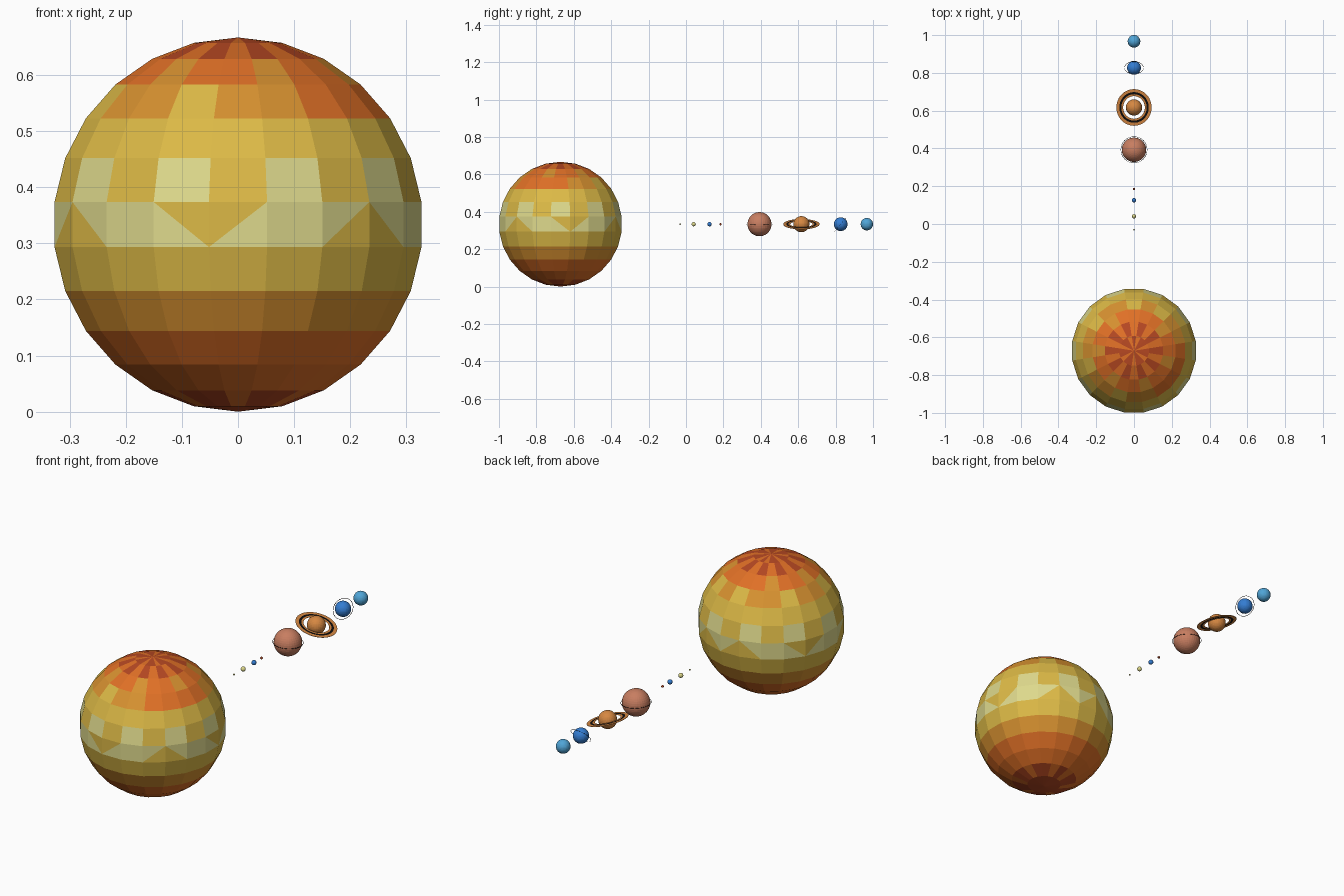
import bpy, bmesh, math
from mathutils import Matrix

if "Cube" in bpy.data.objects:
    bpy.data.objects.remove(bpy.data.objects["Cube"])

Z0 = 0.3335          # height of the row of planets


def mat(name, r, g, b):
    def lin(v):
        v /= 255
        return v / 12.92 if v < 0.04045 else ((v + 0.055) / 1.055) ** 2.4
    m = bpy.data.materials.new(name)
    m.diffuse_color = (lin(r), lin(g), lin(b), 1)
    m.use_nodes = True
    m.node_tree.nodes["Principled BSDF"].inputs["Base Color"].default_value = m.diffuse_color
    return m


RED = mat("deep_red", 182, 72, 34)
ORANGE = mat("orange", 224, 112, 38)
AMBER = mat("amber", 215, 145, 48)
YELLOW = mat("yellow", 220, 185, 70)
PALE = mat("pale_yellow", 222, 217, 140)
BLACK = mat("black", 14, 12, 12)
CLAY = mat("clay_brown", 200, 126, 97)
OCHRE = mat("ochre", 214, 136, 66)
BLUE = mat("blue", 52, 125, 210)
SKY = mat("sky_blue", 80, 165, 215)


def finish(name, bm, mats, loc, rot=(0, 0, 0)):
    me = bpy.data.meshes.new(name)
    bm.normal_update()
    bm.to_mesh(me)
    bm.free()
    for m in mats:
        me.materials.append(m)
    ob = bpy.data.objects.new(name, me)
    ob.location = loc
    ob.rotation_euler = rot
    bpy.context.collection.objects.link(ob)
    return ob


def ball(radius, segs, rows):
    bm = bmesh.new()
    bmesh.ops.create_uvsphere(bm, u_segments=segs, v_segments=rows, radius=radius,
                              matrix=Matrix.Rotation(math.pi / segs, 4, 'Z'))
    return bm


def ring(name, r_in, r_out, thick, m, y, rot=(0, 0, 0), segs=48):
    """Flat washer with a rectangular section."""
    bm = bmesh.new()
    section = [(r_in, -thick / 2), (r_out, -thick / 2), (r_out, thick / 2), (r_in, thick / 2)]
    loops = []
    for i in range(segs):
        a = 2 * math.pi * i / segs
        loops.append([bm.verts.new((r * math.cos(a), r * math.sin(a), z)) for r, z in section])
    for i in range(segs):
        p, q = loops[i], loops[(i + 1) % segs]
        for k in range(4):
            n = (k + 1) % 4
            bm.faces.new((p[k], q[k], q[n], p[n]))
    bmesh.ops.recalc_face_normals(bm, faces=bm.faces)
    return finish(name, bm, [m], (0, y, Z0), rot)


# Sun: 20 x 13 faceted ball, banded by latitude with alternating patches
def azimuth(co):
    return math.degrees(math.atan2(co.x, -co.y))


def sun_colour(row, a):
    """0 red, 1 orange, 2 amber, 3 yellow, 4 pale."""
    k = round(a / 18)
    if row == 12:
        return 1 if k % 3 == 0 else 0
    if row == 11:
        return 1 if k % 2 == 0 else 0
    if row == 10:
        return 2 if k % 3 == 1 else 1
    if row == 9:
        if 20 < a < 100:
            return 1
        return 3 if k % 3 == 2 else 2
    if row == 7:
        return 3 if k % 2 == 0 else 4
    return {8: 3, 6: 4, 5: 3, 4: 2, 3: 1, 2: 1, 1: 0 if k % 3 else 1, 0: 0}[row]


bm = ball(0.3335, 20, 13)
equator = []
for f in bm.faces:
    c = f.calc_center_median()
    row = min(12, int((math.pi - math.acos(c.z / c.length)) / (math.pi / 13)))
    f.material_index = sun_colour(row, azimuth(c))
    if row == 6:
        equator.append(f)

# Sun: yellow triangles cut into the pale equator band
for f in equator:
    a = azimuth(f.calc_center_median())
    for k in range(-3, 4):
        apex = -9 + 54 * k
        diff = (apex - a + 180) % 360 - 180
        if abs(abs(diff) - 9) > 1:
            continue
        down = k % 2 == 0

        def near(v):
            return abs((azimuth(v.co) - apex + 180) % 360 - 180) < 1
        va = next(v for v in f.verts if near(v) and (v.co.z < 0) == down)
        vb = next(v for v in f.verts if not near(v) and (v.co.z > 0) == down)
        new, _ = bmesh.utils.face_split(f, va, vb)
        for t in (f, new):
            t.material_index = 3 if (t.calc_center_median().z > 0) == down else 4
        break
finish("sun", bm, [RED, ORANGE, AMBER, YELLOW, PALE], (0, -0.671, Z0))

# Planets in a row going back
for name, y, r, m, segs, rows in [
        ("planet_1", -0.031, 0.0042, PALE, 12, 8),
        ("planet_2", 0.041, 0.0115, PALE, 16, 10),
        ("planet_3", 0.126, 0.0118, BLUE, 16, 10),
        ("planet_4", 0.185, 0.0062, RED, 12, 8),
        ("giant_planet", 0.393, 0.0645, CLAY, 32, 20),
        ("ringed_planet", 0.617, 0.043, OCHRE, 28, 18),
        ("tilted_planet", 0.827, 0.0368, BLUE, 28, 18),
        ("outer_planet", 0.967, 0.0333, SKY, 28, 18)]:
    finish(name, ball(r, segs, rows), [m], (0, y, Z0))

# Planet rings
ring("giant_planet_ring", 0.0685, 0.0705, 0.0008, BLACK, 0.393, (0, math.radians(3), 0))
tilt = (0, math.radians(16), 0)
ring("ringed_planet_inner_ring", 0.060, 0.070, 0.0015, OCHRE, 0.617, tilt)
ring("ringed_planet_dark_ring", 0.070, 0.081, 0.0015, BLACK, 0.617, tilt)
ring("ringed_planet_outer_ring", 0.081, 0.097, 0.0015, OCHRE, 0.617, tilt)
ring("tilted_planet_ring", 0.0495, 0.0515, 0.0008, BLACK, 0.827, (math.radians(50), 0, 0))
